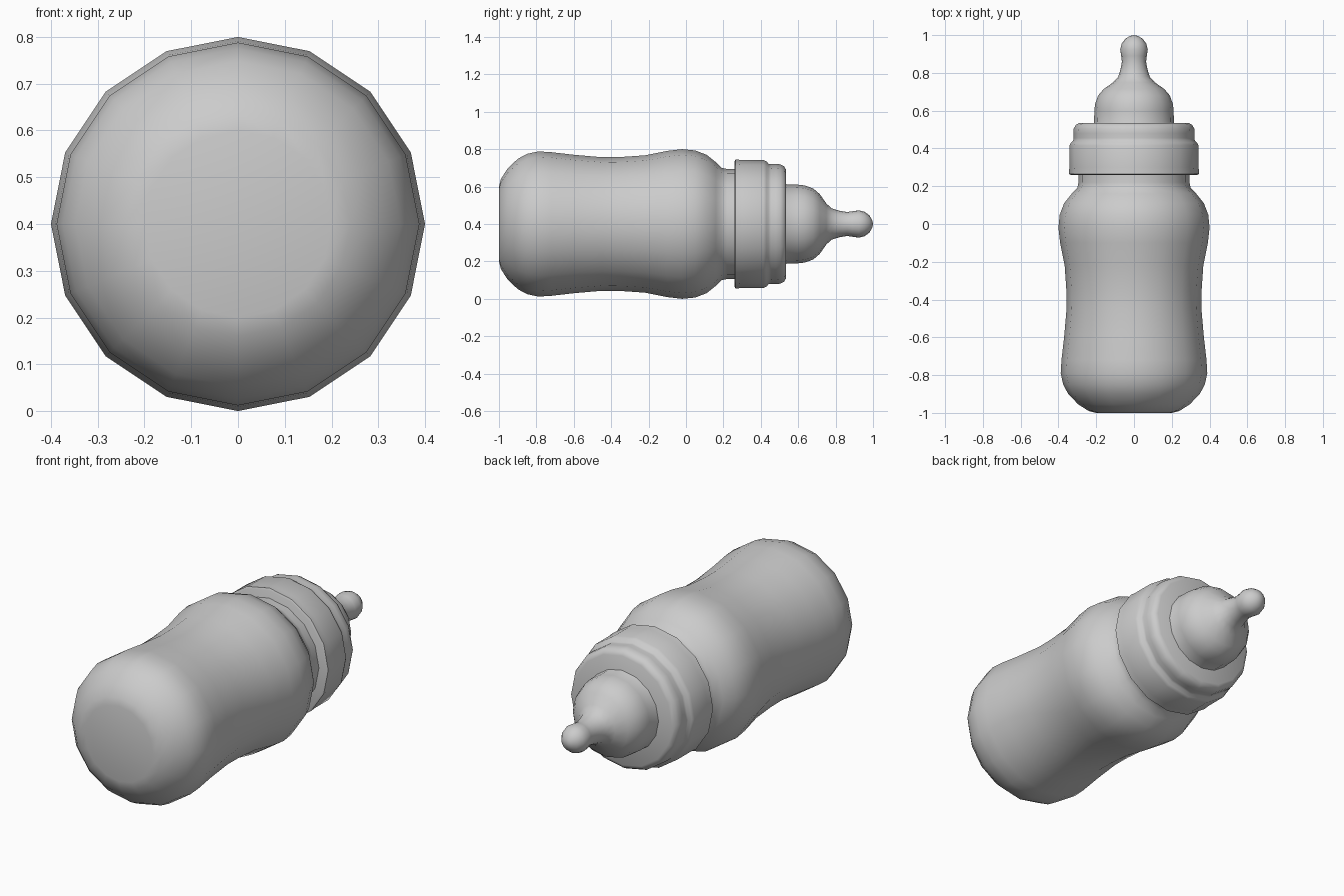
import bpy, bmesh, math

if "Cube" in bpy.data.objects:
    bpy.data.objects.remove(bpy.data.objects["Cube"])

SIDES = 16
AXIS_Z = 0.4


def lathe(name, profile, sharp_angle=50):
    """Revolve (y, radius) points around the horizontal bottle axis."""
    bm = bmesh.new()
    rings = []
    for y, r in profile:
        if r == 0:
            rings.append([bm.verts.new((0, y, AXIS_Z))])
        else:
            angles = [2 * math.pi * i / SIDES for i in range(SIDES)]
            rings.append([bm.verts.new((r * math.cos(a), y, AXIS_Z + r * math.sin(a)))
                          for a in angles])
    for a, b in zip(rings, rings[1:]):
        for i in range(SIDES):
            j = (i + 1) % SIDES
            if len(a) == 1:
                bm.faces.new((a[0], b[i], b[j]))
            elif len(b) == 1:
                bm.faces.new((a[i], b[0], a[j]))
            else:
                bm.faces.new((a[i], b[i], b[j], a[j]))
    bmesh.ops.recalc_face_normals(bm, faces=bm.faces)
    mesh = bpy.data.meshes.new(name)
    bm.to_mesh(mesh)
    bm.free()
    obj = bpy.data.objects.new(name, mesh)
    bpy.context.collection.objects.link(obj)
    bpy.ops.object.select_all(action='DESELECT')
    obj.select_set(True)
    bpy.context.view_layer.objects.active = obj
    bpy.ops.object.shade_smooth_by_angle(angle=math.radians(sharp_angle))
    return obj


# Waisted bottle with rounded base, shoulder and neck
lathe("bottle", [(-1, 0), (-1, 0.20), (-0.99, 0.24), (-0.955, 0.295), (-0.90, 0.348),
                 (-0.85, 0.375), (-0.79, 0.388), (-0.72, 0.384), (-0.60, 0.370),
                 (-0.45, 0.357), (-0.35, 0.358), (-0.22, 0.367), (-0.10, 0.391),
                 (-0.02, 0.4), (0.05, 0.393), (0.11, 0.370), (0.16, 0.330),
                 (0.19, 0.300), (0.22, 0.294), (0.30, 0.294), (0.30, 0)])

# Stepped screw collar
lathe("screw_collar", [(0.26, 0), (0.26, 0.335), (0.265, 0.345), (0.30, 0.342),
                       (0.415, 0.342), (0.43, 0.335), (0.442, 0.322), (0.455, 0.320),
                       (0.48, 0.321), (0.505, 0.319), (0.525, 0.308), (0.535, 0.29),
                       (0.535, 0)])

# Domed teat with bulbous tip
lathe("teat", [(0.52, 0), (0.52, 0.22), (0.54, 0.211), (0.60, 0.210), (0.635, 0.206),
               (0.68, 0.190), (0.715, 0.160), (0.75, 0.110), (0.78, 0.083),
               (0.82, 0.071), (0.86, 0.064), (0.89, 0.068), (0.925, 0.073),
               (0.955, 0.065), (0.98, 0.047), (0.995, 0.022), (1, 0)])
